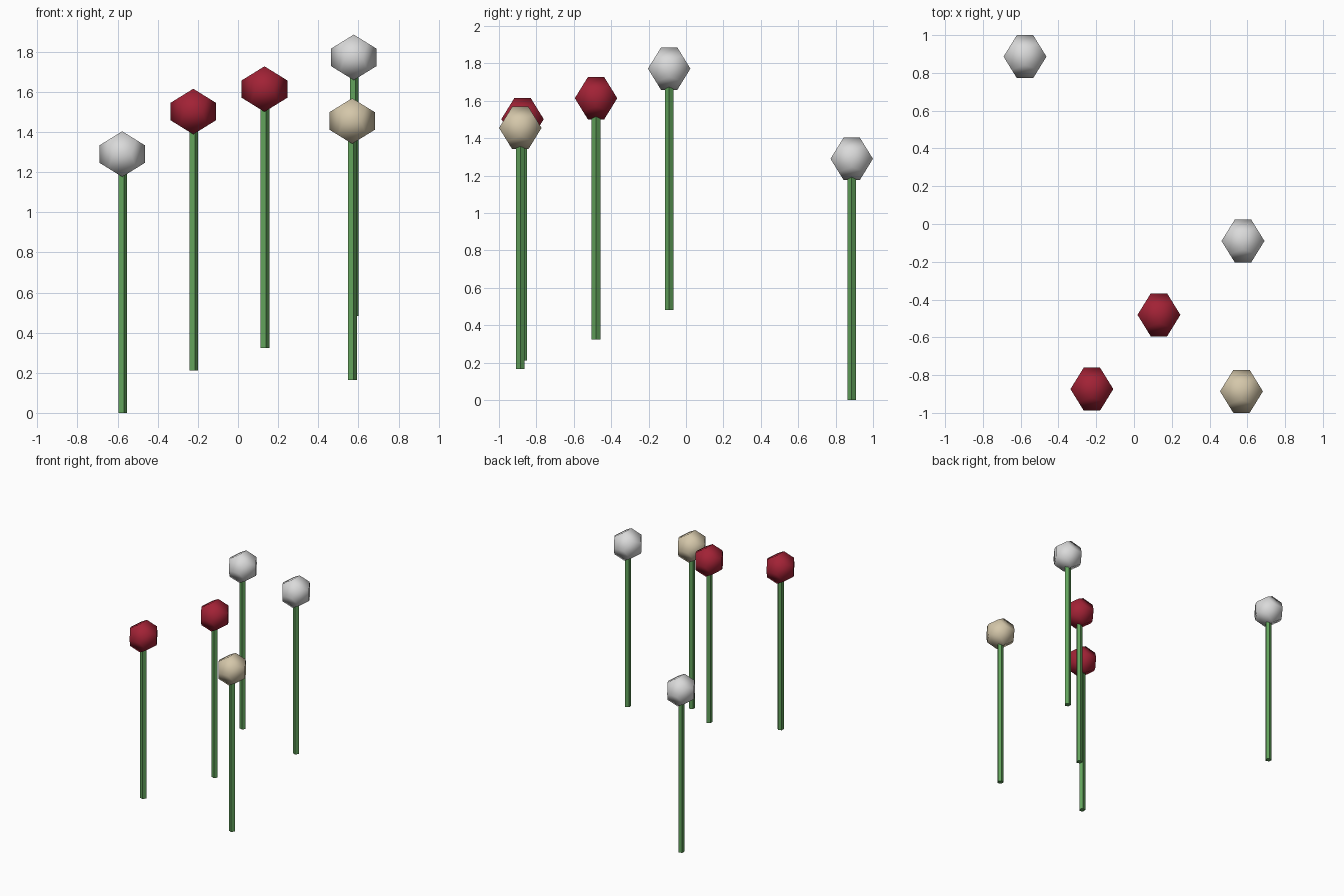
import bpy, bmesh, math
from mathutils import Vector

if "Cube" in bpy.data.objects:
    bpy.data.objects.remove(bpy.data.objects["Cube"])

HEAD_R = 0.1215      # circumscribed radius of a flower head
STEM_R = 0.0245
HEAD_UP = 1.29       # head centre above the stem's foot


def material(name, rgb):
    m = bpy.data.materials.new(name)
    m.diffuse_color = (*rgb, 1)
    m.use_nodes = True
    m.node_tree.nodes["Principled BSDF"].inputs["Base Color"].default_value = m.diffuse_color
    return m


green = material("stem green", (0.12, 0.36, 0.105))
white = material("petal white", (0.70, 0.70, 0.70))
red = material("petal red", (0.36, 0.016, 0.036))
cream = material("petal cream", (0.66, 0.57, 0.40))


def make(name, bm, mat, loc, smooth):
    bmesh.ops.recalc_face_normals(bm, faces=bm.faces)
    for f in bm.faces:
        f.smooth = smooth
    me = bpy.data.meshes.new(name)
    bm.to_mesh(me)
    bm.free()
    me.materials.append(mat)
    ob = bpy.data.objects.new(name, me)
    ob.location = loc
    bpy.context.collection.objects.link(ob)


# Flower head: a softly shaded dodecahedron
def head(name, mat, loc):
    g = (1 + math.sqrt(5)) / 2
    s = (-1, 1)
    pts = [(a, b, c) for a in s for b in s for c in s]
    for a in s:
        for b in s:
            pts += [(a * g, 0, b / g), (0, a / g, b * g), (a / g, b * g, 0)]
    bm = bmesh.new()
    for p in pts:
        bm.verts.new(Vector(p) * (HEAD_R / math.sqrt(3)))
    bmesh.ops.convex_hull(bm, input=bm.verts)
    bmesh.ops.dissolve_limit(bm, angle_limit=0.02, verts=bm.verts, edges=bm.edges)
    make(name, bm, mat, loc, True)


# Stem: five-sided flat-faced rod with one corner towards +x
def stem(name, loc, height):
    bm = bmesh.new()
    ring = [bm.verts.new((STEM_R * math.cos(i * math.tau / 5),
                          STEM_R * math.sin(i * math.tau / 5), 0)) for i in range(5)]
    base = bm.faces.new(ring)
    ext = bmesh.ops.extrude_face_region(bm, geom=[base], use_keep_orig=True)
    for v in ext["geom"]:
        if isinstance(v, bmesh.types.BMVert):
            v.co.z = height
    make(name, bm, green, loc, False)


# Bunch of flowers: x, y, foot height, colour
flowers = [
    (-0.577, 0.886, 0.0, white),
    (-0.223, -0.874, 0.212, red),
    (0.132, -0.481, 0.324, red),
    (0.577, -0.09, 0.482, white),
    (0.569, -0.886, 0.165, cream),
]
for i, (x, y, z, mat) in enumerate(flowers, 1):
    stem(f"stem_{i}", (x, y, z), HEAD_UP - 0.05)
    head(f"flower_head_{i}", mat, (x, y, z + HEAD_UP))
